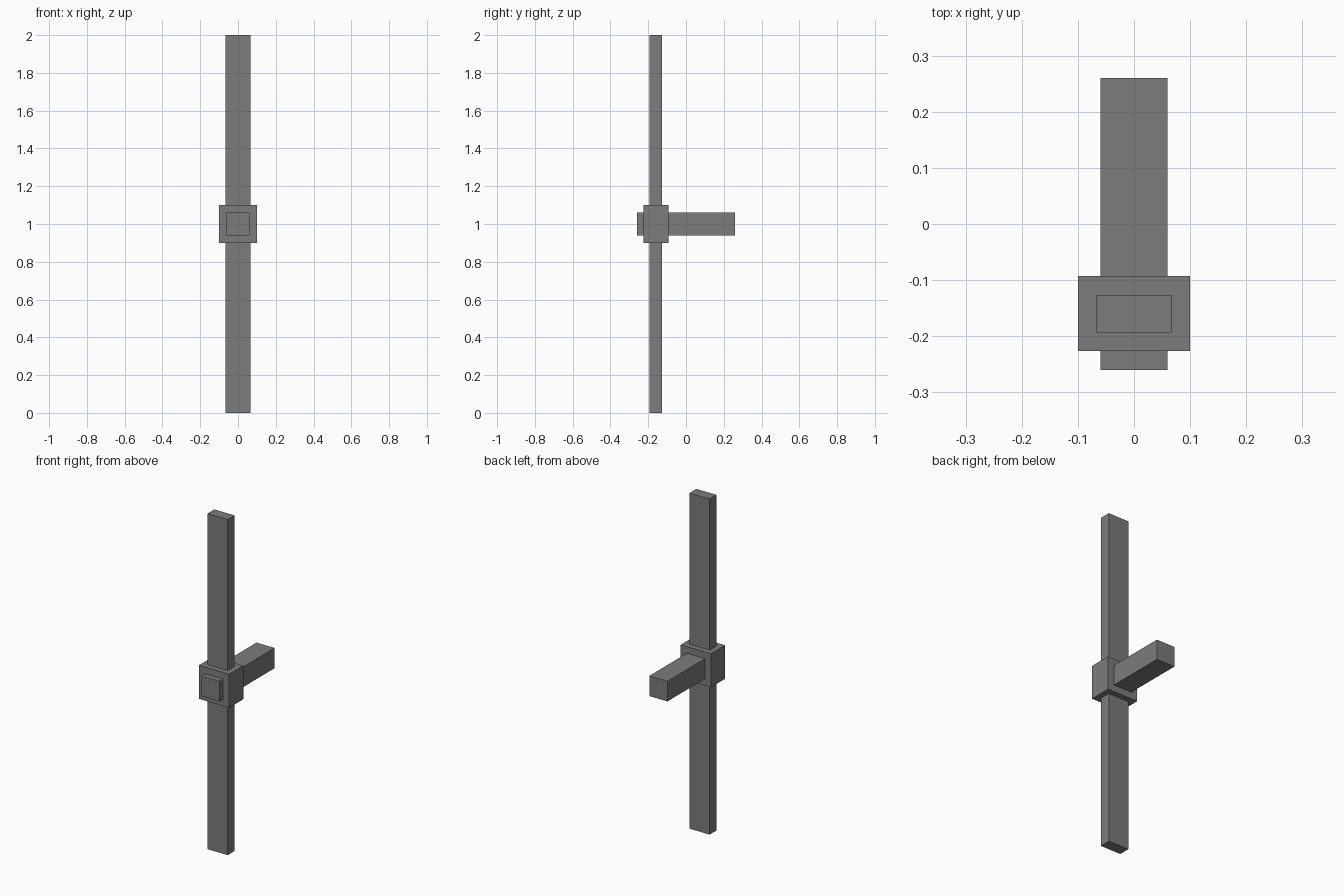
import bpy

cube = bpy.data.objects.get("Cube")
if cube:
    bpy.data.objects.remove(cube, do_unlink=True)

# Single grey material
grey = bpy.data.materials.new("grey")
grey.use_nodes = True
colour = (0.2, 0.2, 0.2, 1.0)
grey.diffuse_color = colour
grey.node_tree.nodes["Principled BSDF"].inputs["Base Color"].default_value = colour


def box(name, low, high):
    """Flat-shaded box between two opposite corners."""
    centre = [(a + b) / 2 for a, b in zip(low, high)]
    size = [b - a for a, b in zip(low, high)]
    bpy.ops.mesh.primitive_cube_add(size=1, location=centre)
    obj = bpy.context.object
    obj.name = obj.data.name = name
    obj.scale = size
    bpy.ops.object.transform_apply(location=False, rotation=False, scale=True)
    obj.data.materials.append(grey)
    return obj


# Long upright blade running through the hub
box("blade", (-0.067, -0.193, 0.0), (0.067, -0.127, 2.0))
# Square hub block around the middle of the blade
box("hub", (-0.1, -0.226, 0.9), (0.1, -0.093, 1.1))
# Shaft through the hub, with a short nose in front and a long tail behind
box("shaft", (-0.06, -0.26, 0.94), (0.06, 0.26, 1.06))
